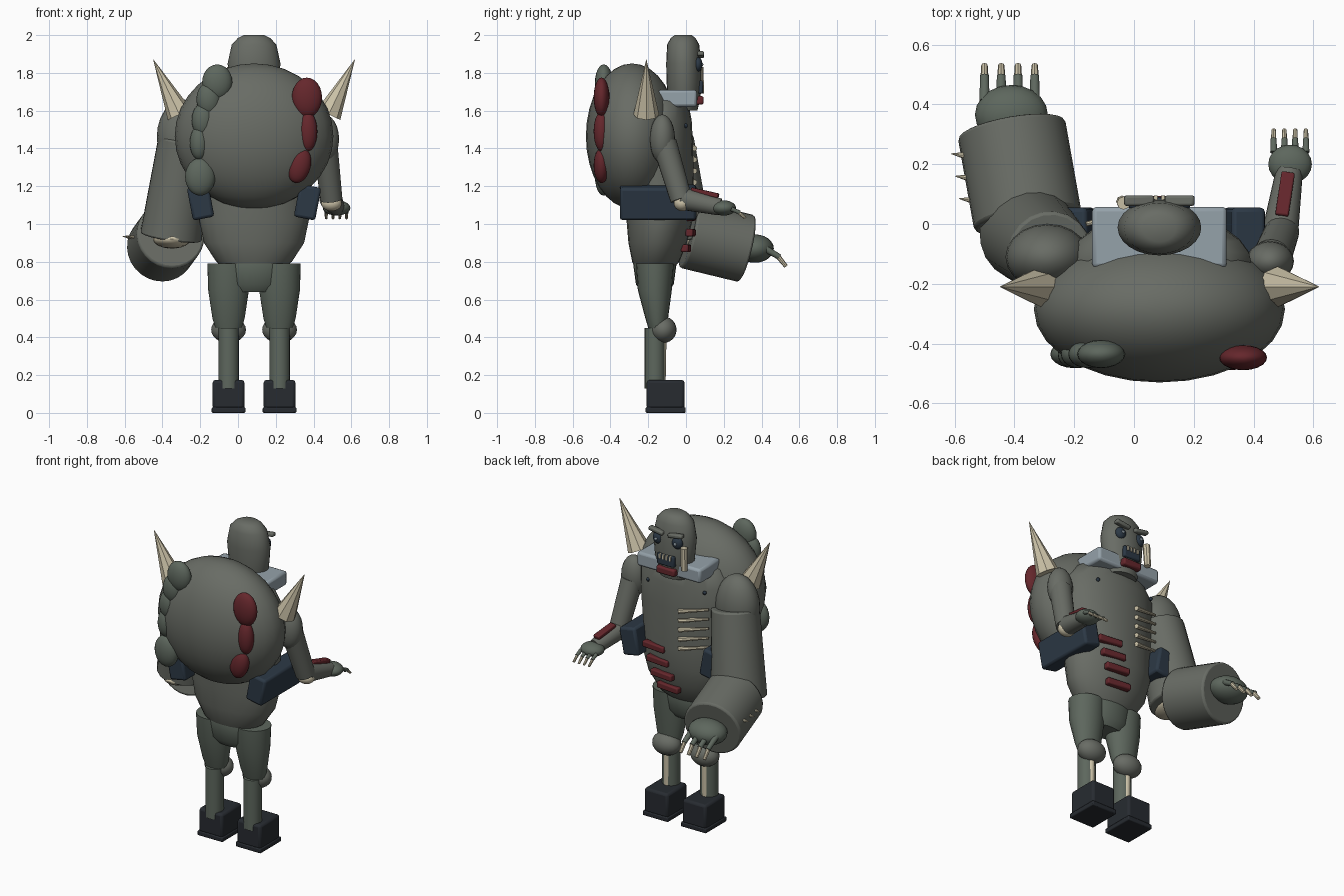
import bpy, bmesh, math
from mathutils import Vector, Matrix

if "Cube" in bpy.data.objects:
    bpy.data.objects.remove(bpy.data.objects["Cube"])

CX = 0.085  # body centre line


def material(name, rgb):
    m = bpy.data.materials.new(name)
    m.diffuse_color = (*rgb, 1)
    m.use_nodes = True
    m.node_tree.nodes["Principled BSDF"].inputs["Base Color"].default_value = m.diffuse_color
    return m


HIDE = material("hide", (.14, .15, .13))
LIMB = material("limb", (.11, .135, .11))
RED = material("flesh", (.13, .02, .025))
BONE = material("bone", (.60, .54, .39))
NAVY = material("navy", (.025, .04, .06))
DARK = material("boot_black", (.02, .024, .03))
METAL = material("metal", (.30, .36, .40))


def finish(name, bm, mat, smooth=True):
    bmesh.ops.recalc_face_normals(bm, faces=bm.faces)
    me = bpy.data.meshes.new(name)
    bm.to_mesh(me)
    bm.free()
    ob = bpy.data.objects.new(name, me)
    bpy.context.collection.objects.link(ob)
    me.materials.append(mat)
    if smooth:
        bpy.context.view_layer.objects.active = ob
        ob.select_set(True)
        bpy.ops.object.shade_smooth_by_angle(angle=math.radians(40))
        ob.select_set(False)
    return ob


def ball(name, c, r, mat=HIDE, tilt=0, seg=20):
    bm = bmesh.new()
    bmesh.ops.create_uvsphere(bm, u_segments=seg, v_segments=seg // 2 + 2, radius=1)
    bm.transform(Matrix.Translation(c) @ Matrix.Rotation(tilt, 4, 'Y') @ Matrix.Diagonal((*r, 1)))
    return finish(name, bm, mat)


def rod(name, a, b, r1, r2, mat=HIDE, seg=20, bevel=0):
    a, b = Vector(a), Vector(b)
    d = b - a
    bm = bmesh.new()
    bmesh.ops.create_cone(bm, cap_ends=True, segments=seg, radius1=r1, radius2=r2, depth=d.length)
    bm.transform(Matrix.Translation((a + b) / 2) @ d.to_track_quat('Z', 'Y').to_matrix().to_4x4())
    ob = finish(name, bm, mat)
    if bevel:
        m = ob.modifiers.new("bevel", 'BEVEL')
        m.width, m.segments = bevel, 2
    return ob


def box(name, c, size, mat, bevel=.01, rot=(0, 0, 0)):
    bm = bmesh.new()
    bmesh.ops.create_cube(bm, size=1)
    bm.transform(Matrix.Diagonal((*size, 1)))
    ob = finish(name, bm, mat)
    ob.location, ob.rotation_euler = c, rot
    m = ob.modifiers.new("bevel", 'BEVEL')
    m.width, m.segments = bevel, 2
    return ob


def loft(name, x, rings, mat=HIDE, seg=24):
    """Stack of elliptical rings: (z, centre y, radius x, radius y)."""
    bm = bmesh.new()
    loops = [[bm.verts.new((x + rx * math.cos(2 * math.pi * i / seg),
                            y + ry * math.sin(2 * math.pi * i / seg), z)) for i in range(seg)]
             for z, y, rx, ry in rings]
    for p, q in zip(loops, loops[1:]):
        for i in range(seg):
            j = (i + 1) % seg
            bm.faces.new((p[i], p[j], q[j], q[i]))
    bm.faces.new(loops[0])
    bm.faces.new(loops[-1])
    return finish(name, bm, mat)


# Torso, hump and pelvis
loft("torso", CX, [(.74, -.17, .12, .08), (.80, -.16, .20, .125), (.90, -.15, .265, .155),
                   (1.02, -.14, .29, .175), (1.15, -.14, .285, .18), (1.4, -.14, .31, .178),
                   (1.55, -.14, .31, .17), (1.65, -.13, .24, .14), (1.7, -.13, .1, .08)])
ball("hump", (CX, -.285, 1.465), (.42, .245, .385), seg=28)
loft("pelvis", CX, [(.64, -.165, .12, .07), (.68, -.165, .155, .1), (.79, -.165, .178, .115),
                    (.83, -.165, .16, .105)], LIMB)

# Growths on the hump
for x, z, rx, rz in [(-.11, 1.75, .08, .095), (-.155, 1.66, .065, .09), (-.185, 1.55, .06, .09),
                     (-.205, 1.43, .05, .09), (-.2, 1.25, .08, .1)]:
    ball("green_growth", (x, -.435, z), (rx, .047, rz), LIMB)
for x, z, rx, rz, t in [(.365, 1.67, .08, .105, 0), (.37, 1.49, .05, .105, 0), (.325, 1.31, .06, .095, .25)]:
    ball("red_growth", (x, -.447, z), (rx, .042, rz), RED, t)

# Shoulder horns
for s in (-1, 1):
    rod("shoulder_horn", (CX + s * .395, -.21, 1.58), (CX + s * .533, -.21, 1.87), .068, .001, BONE, 8)

# Exposed ribs and belly slashes on the face side
for i in range(5):
    z = 1.17 + i * .06
    rod("rib", (.02, .045, z - .01), (-.16, .0, z + .03), .015, .008, BONE, 8)
for i in range(4):
    box("belly_slash", (.205 - i * .028, .025 - (i == 3) * .025, 1.12 - i * .083),
        (.16, .04, .04), RED, .008, (0, 0, -.1))
for x, z in [(.27, 1.52), (-.13, 1.54)]:
    ball("chest_stud", (x, -.003, z), (.012, .012, .012), NAVY, seg=8)

# Hip pouches
for s in (-1, 1):
    box("hip_pouch", (CX + s * .283, -.148, 1.115), (.115, .405, .175), NAVY, .015, (0, s * .19, 0))

# Collar and head
box("collar", (CX, -.045, 1.665), (.45, .205, .09), METAL, .015)
loft("head", CX, [(1.6, -.01, .095, .07), (1.66, -.01, .12, .085), (1.75, -.01, .13, .093),
                  (1.85, -.012, .14, .093), (1.95, -.015, .118, .085), (1.985, -.015, .085, .065),
                  (2.0, -.015, .055, .045)])
for s in (-1, 1):
    x = CX + s * .068
    ball("eye_socket", (x, .062, 1.845), (.035, .025, .038), NAVY)
    ball("eye", (x, .084, 1.845), (.01, .008, .01), METAL, seg=8)
    box("brow", (x, .078, 1.897), (.1, .035, .025), HIDE, .008, (0, s * -.15, 0))
rod("cheek_tusk", (-.035, .07, 1.83), (-.04, .075, 1.69), .022, .02, BONE, 8)
box("mouth", (CX, .07, 1.725), (.12, .04, .07), NAVY, .008)
for i in range(4):
    box("tooth", (CX - .036 + i * .024, .088, 1.745), (.013, .016, .03), BONE, .002)
box("lower_lip", (CX, .068, 1.655), (.13, .05, .045), RED, .01)


def fingers(xs, y0, y1, y2, z0, z1, z2, r):
    for x in xs:
        rod("finger", (x, y0, z0), (x, y1, z1), r, r * .85, LIMB, 10)
        rod("claw", (x, y1 - .005, z1), (x, y2, z2), r * .75, r * .6, BONE, 8)


# Oversized arm
ball("big_shoulder", (-.29, -.11, 1.46), (.14, .11, .2))
rod("big_upper_arm", (-.28, -.10, 1.45), (-.355, -.03, .93), .142, .165, bevel=.01)
ball("big_elbow_bone", (-.35, -.05, .92), (.1, .15, .05), BONE)
rod("big_forearm", (-.355, .01, .945), (-.41, .32, .87), .182, .182, seg=28, bevel=.012)
ball("big_hand", (-.41, .365, .87), (.122, .1, .075), LIMB)
fingers([-.5 + i * .056 for i in range(4)], .41, .495, .53, .875, .825, .775, .018)
for y in (.08, .155, .23):
    x = -.535 - (y - .08) * .18
    rod("forearm_thorn", (x + .03, y - .005, .925), (x - .05, y + .005, .935), .02, .001, BONE, 8)

# Slender arm
ball("small_shoulder", (.455, -.125, 1.45), (.08, .067, .13))
rod("small_upper_arm", (.46, -.115, 1.43), (.495, -.025, 1.13), .066, .058)
ball("small_elbow_bone", (.495, -.02, 1.11), (.055, .045, .042), BONE)
rod("small_forearm", (.49, -.02, 1.135), (.52, .18, 1.09), .06, .045)
box("forearm_wound", (.505, .1, 1.165), (.045, .15, .025), RED, .006, (-.22, 0, -.15))
ball("small_hand", (.522, .2, 1.085), (.073, .065, .04), LIMB)
fingers([.467 + i * .036 for i in range(4)], .24, .285, .315, 1.08, 1.06, 1.03, .012)

# Legs and boots
for s in (-1, 1):
    x = CX + s * .135
    loft("thigh", x, [(.45, -.15, .07, .05), (.5, -.155, .085, .06), (.65, -.165, .108, .09),
                      (.79, -.165, .112, .1)], LIMB, 20)
    ball("knee", (x, -.12, .44), (.092, .07, .07))
    rod("shin", (x, -.165, .13), (x, -.165, .45), .054, .054, LIMB)
    rod("shin_bone", (x, -.13, .15), (x, -.125, .42), .022, .022, BONE, 10)
    box("boot", (x, -.108, .097), (.168, .2, .155), DARK, .015)
    box("boot_sole", (x, -.108, .015), (.178, .212, .03), DARK, .006)
